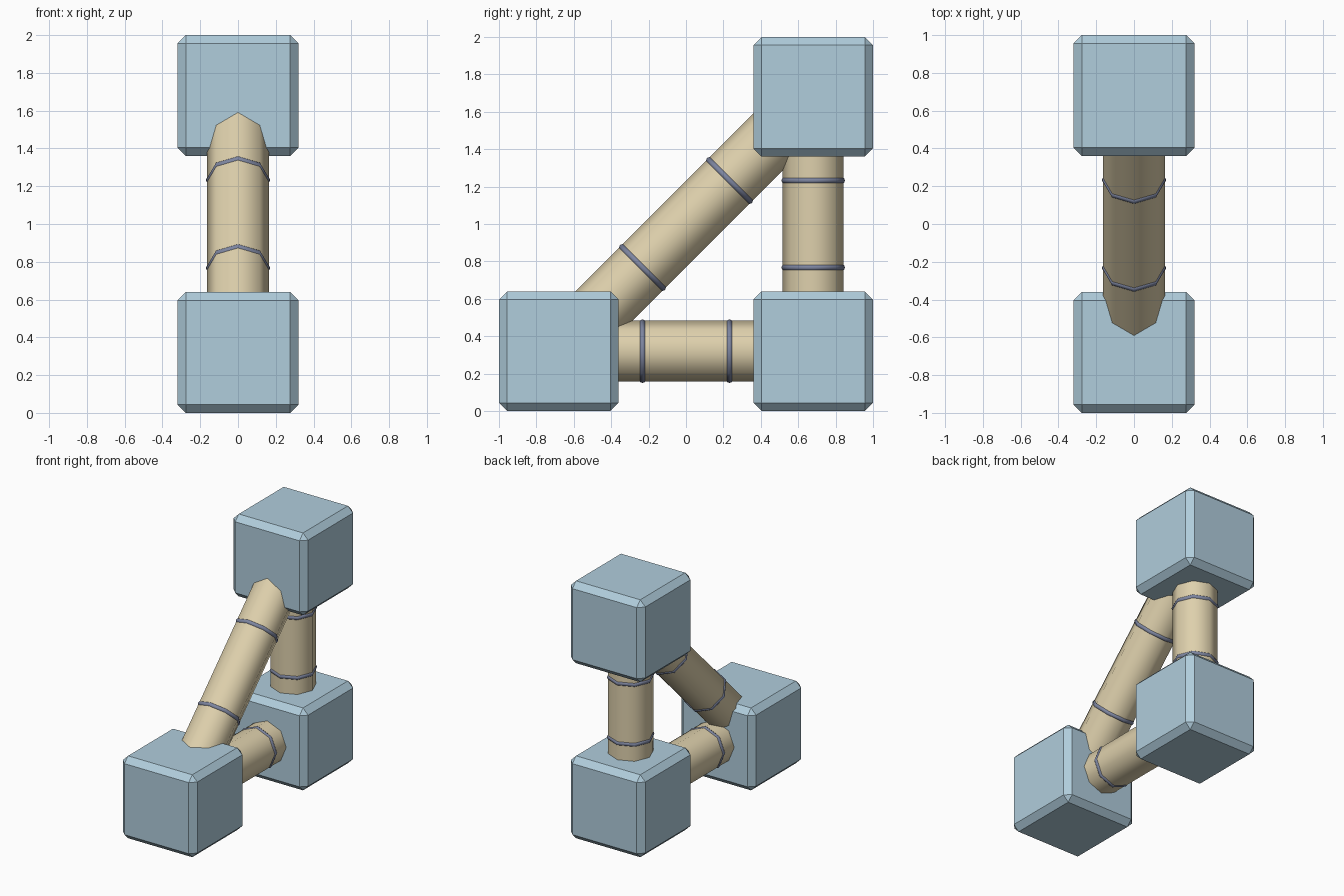
import bpy, math
from mathutils import Vector

if "Cube" in bpy.data.objects:
    bpy.data.objects.remove(bpy.data.objects["Cube"])


def material(name, rgb):
    m = bpy.data.materials.new(name)
    m.diffuse_color = (*rgb, 1)
    m.use_nodes = True
    m.node_tree.nodes["Principled BSDF"].inputs["Base Color"].default_value = m.diffuse_color
    return m


BLUE = material("pale_blue", (0.434, 0.610, 0.716))
TAN = material("tan", (0.730, 0.631, 0.413))
STEEL = material("slate_grey", (0.205, 0.235, 0.352))

R = 0.163  # rod radius
nodes = {
    "front": Vector((0, -0.68, 0.32)),
    "back": Vector((0, 0.68, 0.32)),
    "top": Vector((0, 0.68, 1.68)),
}


def finish(name, mat):
    o = bpy.context.object
    o.name = name
    o.data.materials.append(mat)
    return o


def smooth(angle):
    bpy.ops.object.shade_smooth_by_angle(angle=math.radians(angle))


def block(name, pos):
    # Chamfered cube
    bpy.ops.mesh.primitive_cube_add(size=0.64, location=pos)
    o = finish(name, BLUE)
    b = o.modifiers.new("chamfer", "BEVEL")
    b.width = 0.044
    b.segments = 1


def link(name, a, b):
    # Eight-sided rod between two block centres, with two collars
    d = b - a
    rot = (math.atan2(-d.y, d.z), 0, 0)
    bpy.ops.mesh.primitive_cylinder_add(vertices=8, radius=R, depth=d.length,
                                        location=(a + b) / 2, rotation=rot)
    finish(name + "_rod", TAN)
    smooth(50)
    for i, t in enumerate((0.329, 0.671)):
        bpy.ops.mesh.primitive_torus_add(major_segments=8, minor_segments=8,
                                         major_radius=0.152, minor_radius=0.018,
                                         location=a + d * t, rotation=rot)
        finish(f"{name}_collar_{i + 1}", STEEL)
        smooth(50)


for key, pos in nodes.items():
    block(key + "_block", pos)

link("base", nodes["front"], nodes["back"])
link("upright", nodes["back"], nodes["top"])
link("diagonal", nodes["front"], nodes["top"])
